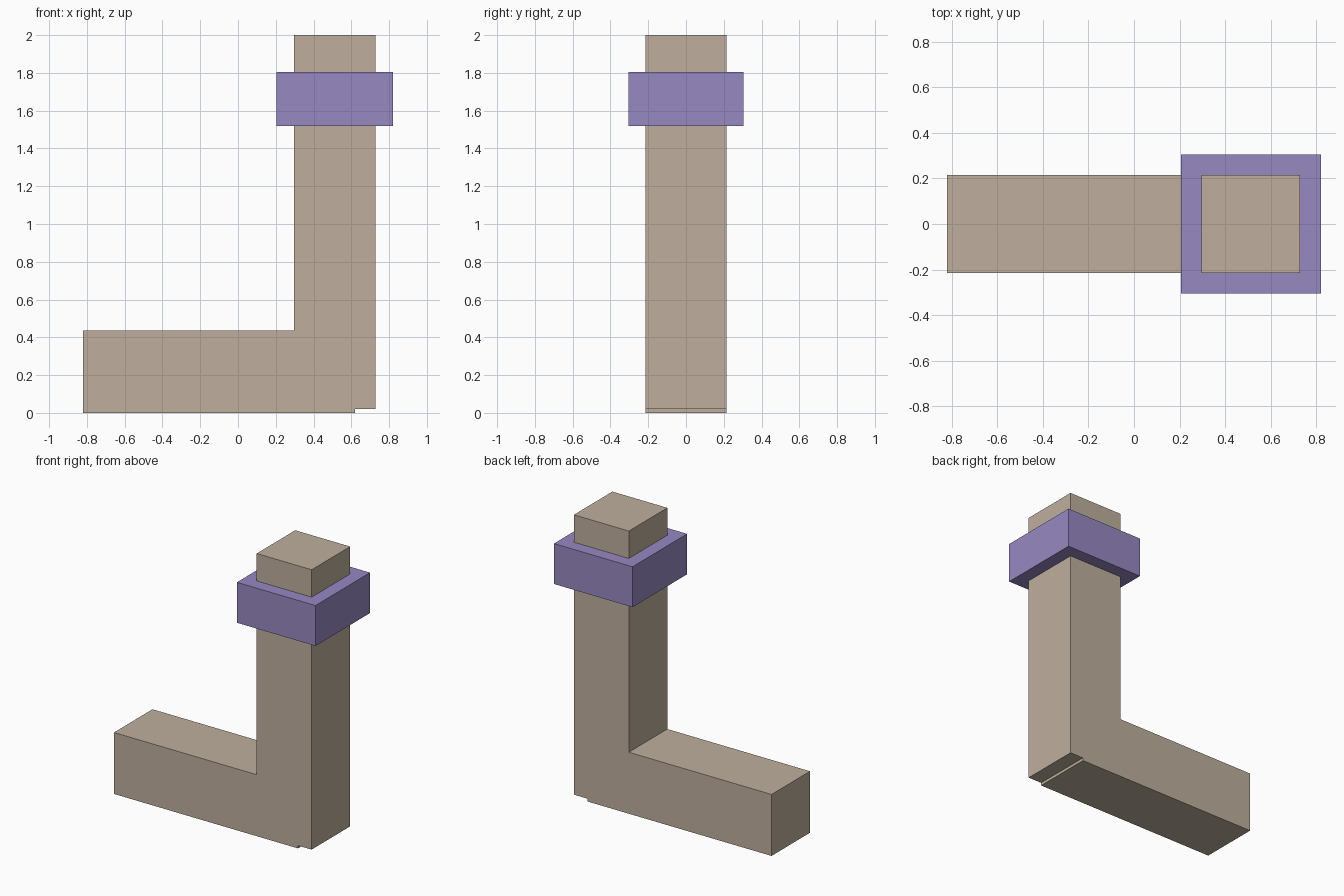
import bpy

if "Cube" in bpy.data.objects:
    bpy.data.objects.remove(bpy.data.objects["Cube"])


def material(name, rgb):
    mat = bpy.data.materials.new(name)
    mat.diffuse_color = (*rgb, 1.0)
    mat.use_nodes = True
    mat.node_tree.nodes["Principled BSDF"].inputs["Base Color"].default_value = mat.diffuse_color
    return mat


def box(name, x, y, z, mat):
    """Box spanning the (min, max) ranges x, y and z."""
    bpy.ops.mesh.primitive_cube_add(
        size=1, location=[(a + b) / 2 for a, b in (x, y, z)])
    obj = bpy.context.object
    obj.name = name
    obj.scale = [b - a for a, b in (x, y, z)]
    bpy.ops.object.transform_apply(location=False, rotation=False, scale=True)
    obj.data.materials.append(mat)
    return obj


tan = material("tan", (0.52, 0.43, 0.34))
purple = material("purple", (0.31, 0.25, 0.54))

# Upright post, ending just above the ground
box("post", (0.297, 0.727), (-0.215, 0.215), (0.02, 2.0), tan)

# Horizontal foot running under the post
box("foot", (-0.82, 0.62), (-0.215, 0.215), (0.0, 0.435), tan)

# Wide collar around the upper post
box("collar", (0.205, 0.82), (-0.305, 0.305), (1.52, 1.806), purple)
